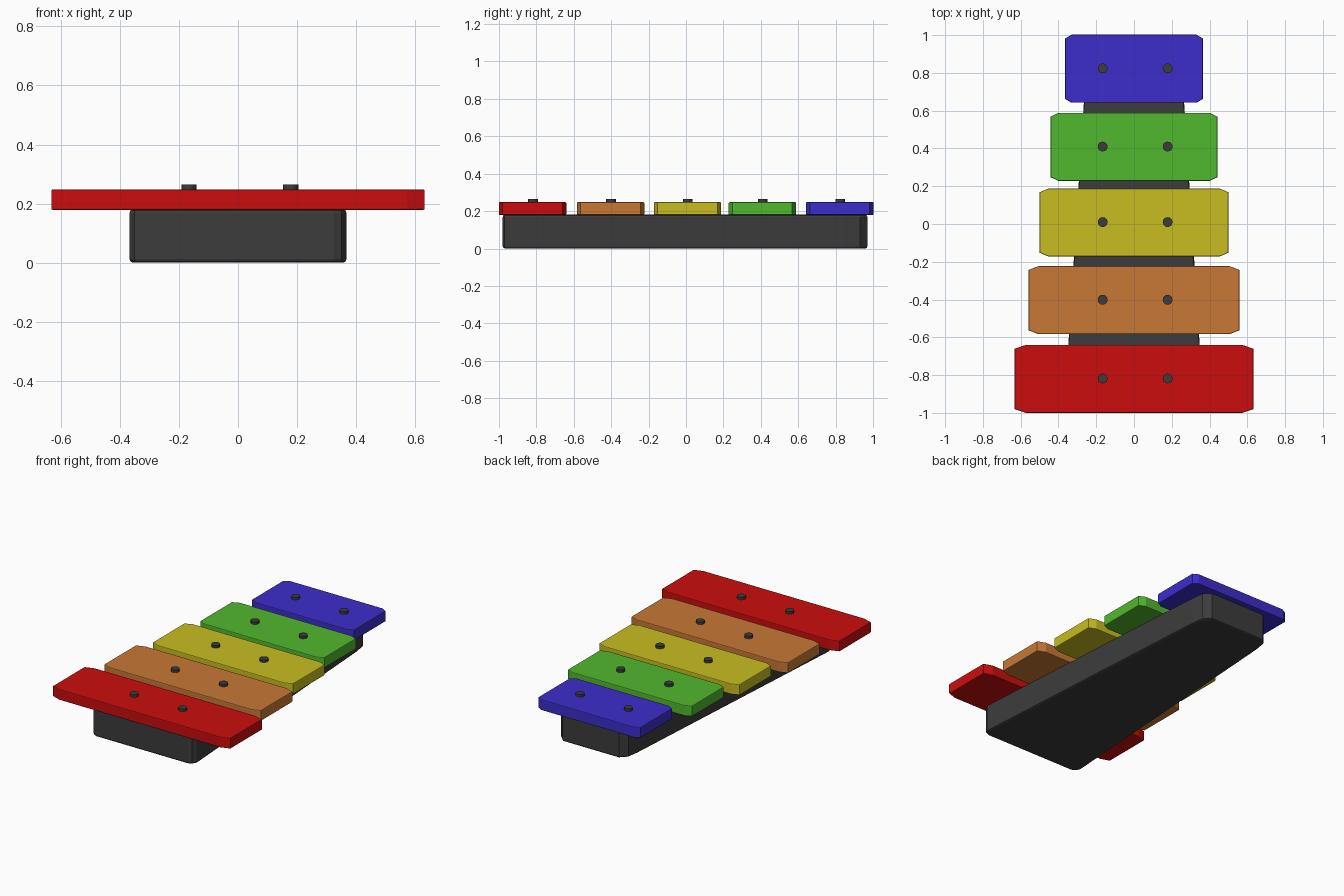
import bpy
import bmesh

cube = bpy.data.objects.get("Cube")
if cube:
    bpy.data.objects.remove(cube, do_unlink=True)


def material(name, rgb):
    m = bpy.data.materials.new(name)
    m.use_nodes = True
    m.diffuse_color = (*rgb, 1)
    m.node_tree.nodes["Principled BSDF"].inputs["Base Color"].default_value = (*rgb, 1)
    return m


def prism(name, outline, z0, z1, mat, bevel=0.0):
    """Extrude a plan outline from z0 to z1 and soften its rims."""
    bm = bmesh.new()
    face = bm.faces.new([bm.verts.new((x, y, z0)) for x, y in outline])
    top = bmesh.ops.extrude_face_region(bm, geom=[face])["geom"]
    for v in top:
        if isinstance(v, bmesh.types.BMVert):
            v.co.z = z1
    bmesh.ops.recalc_face_normals(bm, faces=bm.faces)
    if bevel:
        rims = [e for e in bm.edges if abs(e.verts[0].co.z - e.verts[1].co.z) < 1e-6]
        bmesh.ops.bevel(bm, geom=rims, offset=bevel, segments=2, profile=0.5, affect='EDGES')
    mesh = bpy.data.meshes.new(name)
    bm.to_mesh(mesh)
    bm.free()
    mesh.materials.append(mat)
    obj = bpy.data.objects.new(name, mesh)
    bpy.context.collection.objects.link(obj)
    return obj


def mirrored(half):
    """Close a right-hand half outline (front to back) across x = 0."""
    return half + [(-x, y) for x, y in reversed(half)]


charcoal = material("charcoal", (0.045, 0.045, 0.045))

# Tapered base with rounded corners
base_half = [(0.325, -0.98), (0.35, -0.97), (0.367, -0.94),
             (0.252, 0.85), (0.24, 0.93), (0.2, 0.97)]
prism("base", mirrored(base_half), 0.0, 0.181, charcoal, 0.012)

# Sounding bars: name, colour, half width, centre y
bars = [
    ("red", (0.6, 0.004, 0.004), 0.632, -0.82),
    ("orange", (0.58, 0.19, 0.037), 0.558, -0.403),
    ("yellow", (0.58, 0.51, 0.015), 0.5, 0.008),
    ("green", (0.083, 0.48, 0.027), 0.442, 0.408),
    ("blue", (0.045, 0.026, 0.6), 0.365, 0.822),
]
for name, rgb, w, y in bars:
    d = 0.18
    half = [(w * 0.905, y - d), (w * 0.93, y - d + 0.005), (w, y - d + 0.02),
            (w, y + d - 0.02), (w * 0.93, y + d - 0.005), (w * 0.905, y + d)]
    prism(name + "_bar", mirrored(half), 0.179, 0.248, material(name, rgb), 0.005)

    # Pair of fixing pegs
    for side, x in (("right", -0.166), ("left", 0.178)):
        bpy.ops.mesh.primitive_cylinder_add(vertices=16, radius=0.026, depth=0.05,
                                            location=(x, y + 0.002, 0.239))
        peg = bpy.context.object
        peg.name = f"{name}_peg_{side}"
        peg.data.materials.append(charcoal)
        bpy.ops.object.shade_smooth_by_angle()
